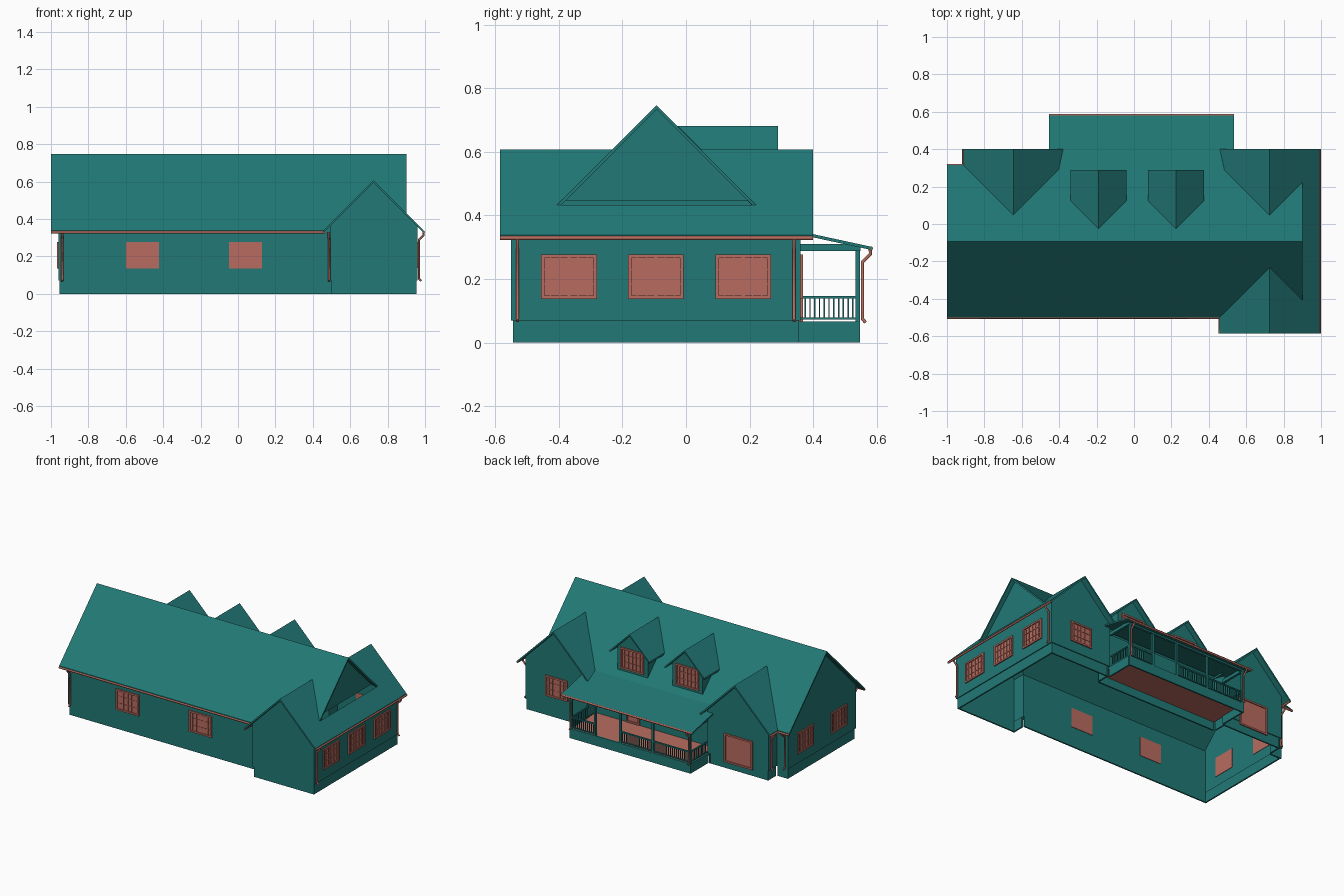
import bpy, bmesh
from mathutils import Vector

if "Cube" in bpy.data.objects:
    bpy.data.objects.remove(bpy.data.objects["Cube"])

def material(name, col):
    m = bpy.data.materials.new(name)
    m.diffuse_color = (*col, 1)
    m.use_nodes = True
    m.node_tree.nodes["Principled BSDF"].inputs["Base Color"].default_value = m.diffuse_color
    return m

TEAL = material("teal", (0.015, 0.19, 0.18))
CLAY = material("clay", (0.48, 0.15, 0.115))

def prism(name, pts, shift, mat=TEAL):
    """Closed solid: a polygon swept along a vector."""
    bm = bmesh.new()
    f = bm.faces.new([bm.verts.new(p) for p in pts])
    ext = bmesh.ops.extrude_face_region(bm, geom=[f], use_keep_orig=True)
    bmesh.ops.translate(bm, vec=shift, verts=[v for v in ext["geom"] if isinstance(v, bmesh.types.BMVert)])
    bmesh.ops.recalc_face_normals(bm, faces=bm.faces)
    return finish(name, bm, mat)

def finish(name, bm, mat):
    me = bpy.data.meshes.new(name)
    bm.to_mesh(me)
    bm.free()
    me.materials.append(mat)
    ob = bpy.data.objects.new(name, me)
    bpy.context.collection.objects.link(ob)
    return ob

def boxes(name, items, mat=TEAL):
    """Several boxes (x0, x1, y0, y1, z0, z1) in one object."""
    bm = bmesh.new()
    for x0, x1, y0, y1, z0, z1 in items:
        vs = bmesh.ops.create_cube(bm, size=1)["verts"]
        for v in vs:
            v.co = ((x0 + x1) / 2 + v.co.x * (x1 - x0), (y0 + y1) / 2 + v.co.y * (y1 - y0),
                    (z0 + z1) / 2 + v.co.z * (z1 - z0))
    return finish(name, bm, mat)

# Roof heights
def z_main(y): return 0.747 - abs(y + 0.0925)
def z_right(x): return 0.607 - abs(x - 0.725)
def z_left(x): return 0.607 - abs(x + 0.645)
def z_porch(y): return 0.341 - 0.216 * (y - 0.4)

def roof(name, plan, zf, t=0.014):
    return prism(name, [(x, y, zf(x, y)) for x, y in plan], (0, 0, -t))

# Main roof, notched along the valleys
RY = -0.0925
roof("main_roof_front", [(-1, -0.5), (0.457, -0.5), (0.725, -0.2325), (0.9, -0.4075), (0.9, RY), (-1, RY)],
     lambda x, y: z_main(y))
roof("main_roof_back", [(-1, 0.315), (-0.9125, 0.315), (-0.645, 0.0475), (-0.3775, 0.315), (0.4575, 0.315),
     (0.725, 0.0475), (0.9, 0.2225), (0.9, RY), (-1, RY)], lambda x, y: z_main(y))
# Right wing roof
zr = lambda x, y: z_right(x)
roof("right_wing_roof_outer", [(0.725, -0.585), (0.993, -0.585), (0.993, 0.4), (0.725, 0.4), (0.725, 0.0475),
     (0.9, 0.2225), (0.9, -0.4075), (0.725, -0.2325)], zr)
roof("right_wing_roof_front", [(0.457, -0.585), (0.725, -0.585), (0.725, -0.2325), (0.457, -0.5)], zr)
roof("right_wing_roof_back", [(0.457, 0.4), (0.725, 0.4), (0.725, 0.0475), (0.457, 0.315)], zr)
# Left wing roof
for s, tag in ((-1, "left"), (1, "right")):
    e = -0.645 + s * 0.2675
    roof("left_wing_roof_" + tag, [(-0.645, 0.4), (-0.645, 0.0475), (e, 0.315), (e, 0.4)], lambda x, y: z_left(x))
# Porch roof
roof("porch_roof", [(-0.455, 0.275), (0.535, 0.275), (0.535, 0.583), (-0.455, 0.583)], lambda x, y: z_porch(y), 0.01)

def place(axis, pos, u, z):
    return (u, pos, z) if axis == "y" else (pos, u, z)

def wall(name, axis, pos, out, u0, u1, top, apex=None, t=0.01, base=0.07):
    """Wall facing +/-axis with a slightly recessed base strip."""
    pts = [(u0, base), (u1, base), (u1, top)] + ([apex] if apex else []) + [(u0, top)]
    d = (0, -out * t, 0) if axis == "y" else (-out * t, 0, 0)
    prism(name, [place(axis, pos, *p) for p in pts], d)
    if base == 0.07:
        low = [(u0 + .005, 0), (u1 - .005, 0), (u1 - .005, base), (u0 + .005, base)]
        prism(name + "_base", [place(axis, pos - out * .006, *p) for p in low], d)

# Main walls
wall("front_wall", "y", -0.46, -1, -0.96, 0.505, 0.365)
wall("back_wall", "y", 0.27, 1, -0.42, 0.505, 0.37)
wall("back_wall_corner", "y", 0.27, 1, -0.96, -0.87, 0.37)
wall("left_gable_wall", "x", -0.96, -1, -0.46, 0.27, 0.37, (RY, 0.737))
prism("right_gable_wall", [(0.87, -0.38, 0.447), (0.87, 0.195, 0.447), (0.87, RY, 0.737)], (-0.01, 0, 0))
# Wing walls
wall("right_wing_front", "y", -0.55, -1, 0.495, 0.96, 0.364, (0.725, 0.597))
wall("right_wing_back", "y", 0.36, 1, 0.495, 0.96, 0.364, (0.725, 0.597))
wall("right_wing_side", "x", 0.96, 1, -0.55, 0.36, 0.365)
wall("right_wing_return_front", "x", 0.495, -1, -0.55, -0.455, 0.368)
wall("right_wing_return_back", "x", 0.495, -1, 0.265, 0.36, 0.368)
wall("left_wing_back", "y", 0.36, 1, -0.875, -0.415, 0.37, (-0.645, 0.597))
wall("left_wing_left", "x", -0.875, -1, 0.265, 0.36, 0.37)
wall("left_wing_right", "x", -0.415, 1, 0.265, 0.36, 0.37)

def window(name, axis, pos, out, u, z0, w, h, cols=6, rows=3):
    """Glazing through the wall, outer frame and glazing bars."""
    parts = []
    def add(a0, a1, b0, b1, d0, d1):
        n = sorted((pos + out * d0, pos + out * d1))
        parts.append((a0, a1, *n, b0, b1) if axis == "y" else (*n, a0, a1, b0, b1))
    a, b, f = u - w / 2, u + w / 2, 0.011
    z1 = z0 + h
    add(a + .005, b - .005, z0 + .005, z1 - .005, -.013, .001)
    for k in (a, b - f):
        add(k, k + f, z0, z1, 0, .008)
    for k in (z0, z1 - f):
        add(a + f, b - f, k, k + f, 0, .008)
    for i in range(1, cols):
        c, r = a + w * i / cols, (.005 if 2 * i == cols else .0018)
        add(c - r, c + r, z0 + f, z1 - f, 0, .005)
    for i in range(1, rows):
        c = z0 + h * i / rows
        add(a + f, b - f, c - .0018, c + .0018, 0, .004)
    boxes(name, parts, CLAY)

for i, x in enumerate((-0.51, 0.04)):
    window(f"front_window_{i}", "y", -0.46, -1, x, 0.135, 0.175, 0.143)
for i, y in enumerate((-0.368, -0.095, 0.18)):
    window(f"right_window_{i}", "x", 0.96, 1, y, 0.137, 0.175, 0.14)
for i, y in enumerate((-0.275, 0.085)):
    window(f"left_window_{i}", "x", -0.96, -1, y, 0.135, 0.17, 0.143)
window("right_wing_back_window", "y", 0.36, 1, 0.725, 0.137, 0.165, 0.14)
window("left_wing_door", "y", 0.36, 1, -0.65, 0.045, 0.215, 0.195, 1, 1)
window("porch_door", "y", 0.27, 1, 0.21, 0.07, 0.1, 0.21, 1, 1)

# Dormers
for i, cx in enumerate((-0.19, 0.225)):
    for s in (-1, 1):
        roof(f"dormer_roof_{i}_{s}", [(cx, 0.29), (cx, -0.026), (cx + s * .15, 0.124), (cx + s * .15, 0.29)],
             lambda x, y: 0.681 - abs(x - cx), 0.012)
        prism(f"dormer_cheek_{i}_{s}", [(cx + s * .115, 0.255, 0.385), (cx + s * .115, 0.255, 0.557),
              (cx + s * .115, 0.095, 0.557)], (-s * .008, 0, 0))
    wall(f"dormer_front_{i}", "y", 0.255, 1, cx - .115, cx + .115, 0.557, (cx, 0.671), base=0.385)
    window(f"dormer_window_{i}", "y", 0.255, 1, cx, 0.415, 0.175, 0.145)

# Porch deck, skirt, beams and posts
POSTS = (-0.41, -0.13, 0.115, 0.305, 0.485)
boxes("porch_deck", [(-0.415, 0.495, 0.265, 0.54, 0.055, 0.065)], CLAY)
boxes("porch_skirt", [(-0.418, 0.495, 0.538, 0.548, 0, 0.066), (-0.418, -0.408, 0.355, 0.54, 0, 0.066),
                      (0.487, 0.497, 0.355, 0.54, 0, 0.066)])
boxes("porch_beams", [(-0.42, 0.497, 0.533, 0.549, 0.288, 0.306), (-0.42, -0.404, 0.36, 0.54, 0.288, 0.31),
                      (0.481, 0.497, 0.36, 0.54, 0.288, 0.31)])
boxes("porch_posts", [(x - .007, x + .007, 0.534, 0.548, 0.06, 0.295) for x in POSTS])

# Railings, leaving the entrance bay open
rails = []
def railing(axis, pos, u0, u1):
    def add(a, b, r, z0, z1):
        rails.append((a, b, pos - r, pos + r, z0, z1) if axis == "y" else (pos - r, pos + r, a, b, z0, z1))
    add(u0, u1, .005, .139, .147)
    add(u0, u1, .004, .073, .079)
    n = max(2, round((u1 - u0) / .0145))
    for k in range(1, n):
        c = u0 + (u1 - u0) * k / n
        add(c - .0022, c + .0022, .0022, .077, .141)
for a, b in ((0, 1), (1, 2), (3, 4)):
    railing("y", 0.541, POSTS[a], POSTS[b])
for x in (POSTS[0], POSTS[-1]):
    railing("x", x, 0.36, 0.54)
boxes("porch_railings", rails)

def pipe(name, pts, r=0.006):
    cu = bpy.data.curves.new(name, "CURVE")
    cu.dimensions = "3D"
    cu.bevel_depth, cu.bevel_resolution, cu.use_fill_caps = r, 1, True
    sp = cu.splines.new("POLY")
    sp.points.add(len(pts) - 1)
    for p, c in zip(sp.points, pts):
        p.co = (*c, 1)
    tmp = bpy.data.objects.new(name + "_path", cu)
    bpy.context.collection.objects.link(tmp)
    me = bpy.data.meshes.new_from_object(tmp)
    bpy.data.objects.remove(tmp)
    me.materials.clear()
    me.materials.append(CLAY)
    bpy.context.collection.objects.link(bpy.data.objects.new(name, me))

# Gutters along the eaves
G = 0.329
for name, a, b in (("front", (-1, -.5, G), (.46, -.5, G)), ("right", (.993, -.585, G), (.993, .4, G)),
                   ("right_inner", (.46, -.585, G), (.46, -.5, G)), ("left_wing", (-.913, .315, G), (-.913, .4, G)),
                   ("back_corner", (-1, .315, G), (-.913, .315, G)), ("porch", (-.455, .582, .296), (.535, .582, .296))):
    pipe("gutter_" + name, [a, b], 0.007)

# Downspouts: from gutter, back to the wall, then down
def downspout(name, top, foot, kick):
    t, f = Vector(top), Vector(foot)
    pipe("downspout_" + name, [t, t - Vector((0, 0, .015)), (f.x, f.y, t.z - .04), f, f + Vector(kick)])
downspout("front_left", (-.94, -.497, G), (-.94, -.468, .08), (0, -.012, -.012))
downspout("front_right", (.482, -.5, G), (.487, -.468, .08), (0, -.012, -.012))
downspout("right_front", (.992, -.53, G), (.968, -.53, .08), (.012, 0, -.012))
downspout("right_back", (.992, .34, G), (.968, .34, .08), (.012, 0, -.012))
downspout("left_wing", (-.912, .34, G), (-.883, .34, .08), (-.012, 0, -.012))
downspout("back_left", (-.94, .313, G), (-.94, .278, .08), (0, .012, -.012))
for x in (-.41, .485):
    downspout("porch", (x, .58, .293), (x, .555, .075), (0, .01, -.012))
